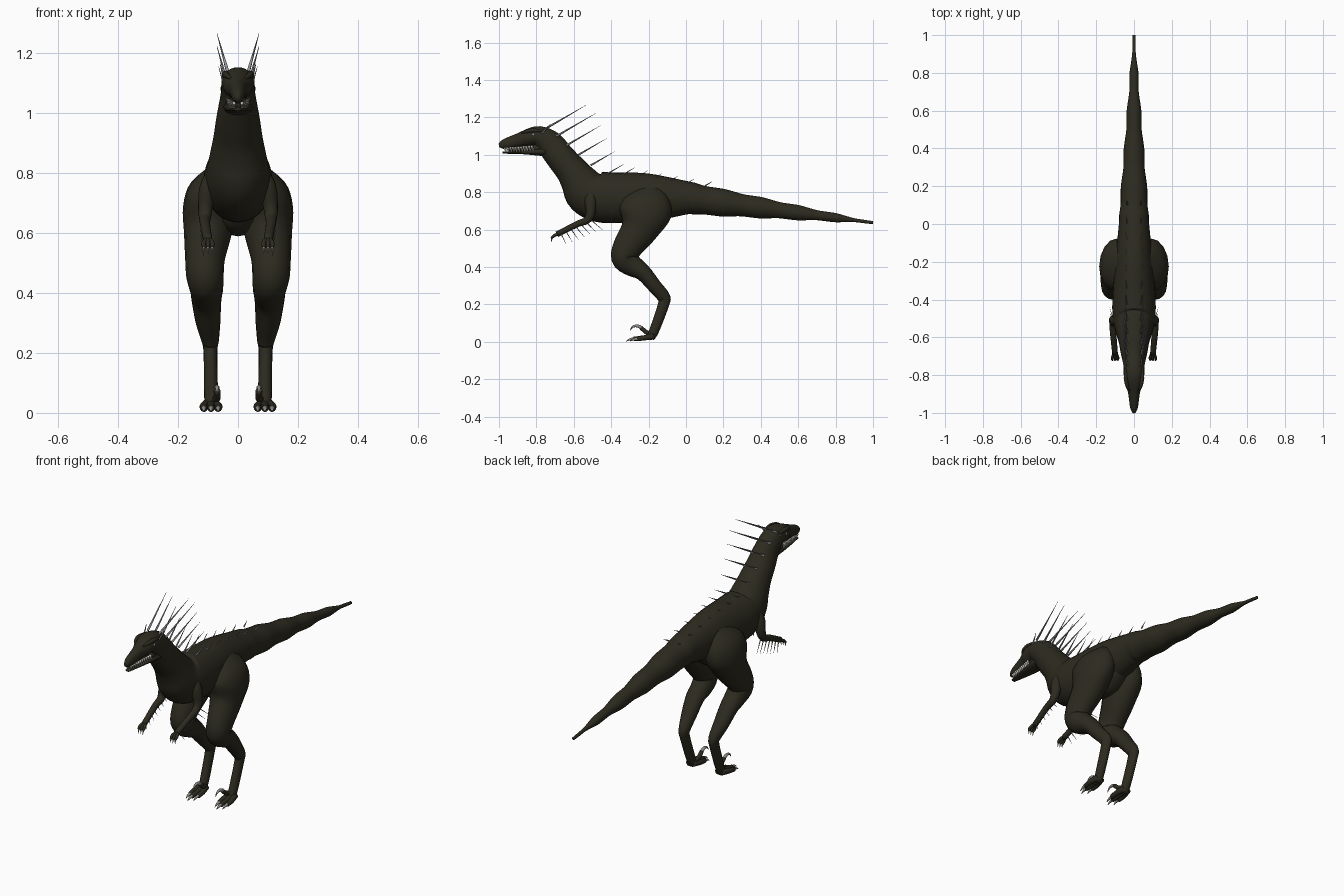
import bpy, bmesh, math
from mathutils import Vector

cube = bpy.data.objects.get("Cube")
if cube:
    bpy.data.objects.remove(cube, do_unlink=True)


def material(name, red, green, blue):
    mat = bpy.data.materials.new(name)
    mat.use_nodes = True
    mat.diffuse_color = (red, green, blue, 1)
    shader = mat.node_tree.nodes["Principled BSDF"]
    shader.inputs["Base Color"].default_value = (red, green, blue, 1)
    shader.inputs["Roughness"].default_value = 0.8
    return mat


HIDE = material("dark olive hide", .026, .024, .014)
QUILL = material("grey quill", .3, .3, .32)
CLAW = material("horn claw", .28, .27, .25)
TOOTH = material("ivory tooth", .7, .69, .64)
EYE = material("pale eye", .32, .32, .3)


def spline(points, steps):
    """Smooth curve through tuples of equal length."""
    curve = []
    last = len(points) - 1
    for i in range(last):
        near = [points[min(max(i + k, 0), last)] for k in (-1, 0, 1, 2)]
        for k in range(steps):
            t = k / steps
            curve.append([b + t * ((c - a) + t * ((2 * a - 5 * b + 4 * c - d)
                          + t * (3 * b - a - 3 * c + d))) / 2
                          for a, b, c, d in zip(*near)])
    return curve + [list(points[last])]


def limb(name, points, mat, side=1, sides=16, steps=4):
    """Skin ellipses set across a path of (x, y, z, half width, optional half depth)."""
    path = spline(points, steps)
    bm = bmesh.new()
    rings = []
    for i, (x, y, z, width, *depth) in enumerate(path):
        before, after = path[max(i - 1, 0)], path[min(i + 1, len(path) - 1)]
        along = Vector((after[1] - before[1], after[2] - before[2])).normalized()
        along *= depth[0] if depth else width
        ring = []
        for k in range(sides):
            angle = math.tau * k / sides
            up = math.cos(angle)
            ring.append(bm.verts.new((side * (x + width * math.sin(angle)),
                                      y - along.y * up, z + along.x * up)))
        rings.append(ring)
    for ring, following in zip(rings, rings[1:]):
        for k in range(sides):
            bm.faces.new((ring[k - 1], ring[k], following[k], following[k - 1]))
    bm.faces.new(rings[0])
    bm.faces.new(rings[-1])
    bmesh.ops.recalc_face_normals(bm, faces=bm.faces)
    mesh = bpy.data.meshes.new(name)
    bm.to_mesh(mesh)
    bm.free()
    mesh.materials.append(mat)
    mesh.shade_smooth()
    bpy.context.collection.objects.link(bpy.data.objects.new(name, mesh))


def spike(name, base, tip, radius, mat, side):
    limb(name, [(*base, radius), (*tip, radius / 10)], mat, side, sides=6, steps=1)


def tail_ring(y):
    """Tapering tail with a gentle swelling at each joint."""
    swell = .003 * math.cos(math.tau * y / .2)
    return 0, y, .77 - .133 * y, .005 + .077 * (1 - y) + swell, .005 + .082 * (1 - y) + swell


# Body: tail by rule, then trunk, neck and upper head
tail = [tail_ring(1 - i / 20) for i in range(20)]
trunk = [(0, 0, .77, .08, .09), (0, -.2, .77, .1, .13), (0, -.36, .77, .112, .135),
         (0, -.46, .775, .115, .135), (0, -.53, .805, .106, .125), (0, -.575, .865, .093, .1)]
neck_and_head = [(0, -.615, .92, .082, .085), (0, -.67, .985, .072, .078),
                 (0, -.73, 1.06, .058, .073), (0, -.79, 1.1, .055, .054),
                 (0, -.85, 1.09, .048, .045), (0, -.89, 1.08, .032, .037),
                 (0, -.97, 1.057, .021, .027), (0, -1, 1.05, .008, .01)]
limb("body", tail + trunk + neck_and_head, HIDE, sides=28)
limb("pelvis", [(0, -.35, .7, .03, .03), (0, -.29, .68, .08, .075), (0, -.22, .68, .09, .09),
                (0, -.15, .7, .08, .07), (0, -.08, .72, .03, .03)], HIDE)

# Lower jaw and mouth lining
limb("lower_jaw", [(0, -.74, 1.02, .05, .03), (0, -.87, 1.013, .033, .01),
                   (0, -.98, 1.012, .013, .006)], HIDE)
limb("mouth_lining", [(0, -.78, 1.035, .04, .025), (0, -.95, 1.03, .01, .015)], HIDE)

for side, tag in ((1, "left"), (-1, "right")):
    # Leg from hip through knee and ankle to foot
    limb(f"{tag}_leg", [
        (.04, -.21, .84, .03, .06), (.078, -.21, .77, .078, .12), (.095, -.22, .69, .088, .14),
        (.1, -.25, .6, .08, .1), (.11, -.31, .51, .066, .08), (.11, -.33, .45, .062, .07),
        (.105, -.29, .41, .055, .06), (.105, -.23, .37, .049, .045), (.1, -.17, .3, .041, .038),
        (.093, -.12, .24, .029, .035), (.092, -.12, .2, .023, .03), (.09, -.17, .06, .023, .026),
        (.09, -.19, .02, .02, .02)], HIDE, side)

    # Toes with claws
    for n in (-1, 0, 1):
        x = .09 + .024 * n
        y = -.28 + .02 * abs(n)
        limb(f"{tag}_toe_{n + 2}", [(.09 + .01 * n, -.17, .03, .018), (x, -.22, .022, .014),
                                    (x, y, .015, .012)], HIDE, side)
        limb(f"{tag}_toe_claw_{n + 2}", [(x, y + .01, .017, .009), (x, y - .02, .013, .006),
                                         (x, y - .04, .003, .001)], CLAW, side)

    # Raised inner toe with its sickle claw
    limb(f"{tag}_sickle_toe", [(.08, -.18, .04, .014), (.07, -.21, .05, .012),
                               (.07, -.24, .075, .011)], HIDE, side)
    limb(f"{tag}_sickle_claw", [(.07, -.235, .073, .01), (.07, -.26, .085, .008),
                                (.07, -.285, .08, .005), (.07, -.3, .06, .001)], CLAW, side)

    # Arm and clawed fingers
    limb(f"{tag}_arm", [(.075, -.5, .82, .02), (.095, -.51, .76, .032), (.108, -.51, .69, .025),
                        (.11, -.53, .65, .02), (.11, -.58, .63, .017),
                        (.1, -.69, .575, .015)], HIDE, side)
    for n in (-1, 0, 1):
        x = .1 + .014 * n
        limb(f"{tag}_finger_{n + 2}", [(.1, -.675, .583, .01), (x, -.705, .567, .008),
                                       (x, -.72, .553, .006)], HIDE, side)
        spike(f"{tag}_finger_claw_{n + 2}", (x, -.717, .556), (x, -.722, .53), .005, CLAW, side)

    # Quills hanging from the forearm
    for n in range(7):
        base = Vector((.107, -.67 + .026 * n, .582 + .0125 * n))
        tip = base + Vector((.01 + .002 * n, .03 + .007 * n, -.062))
        spike(f"{tag}_arm_quill_{n}", base, tip, .0035, QUILL, side)

    # Row of back quills, closer and longer towards the crown
    for n in range(12):
        y = -.75 + .05 * n + .0025 * n * n
        base = Vector((.035, y, max(.845 - .1 * y, .525 - .82 * y)))
        length = .3 * .84 ** max(n, 1)
        tip = base + length * Vector((.14, .86, .5))
        spike(f"{tag}_back_quill_{n}", base, tip, .004 + .008 * length, QUILL, side)

    # Eye, brow ridge and small horn
    limb(f"{tag}_eye", [(.045, -.825, 1.108, .002), (.047, -.82, 1.108, .007),
                        (.047, -.812, 1.108, .007), (.046, -.807, 1.108, .002)], EYE, side)
    limb(f"{tag}_brow", [(.024, -.88, 1.115, .004), (.037, -.855, 1.125, .009),
                         (.043, -.815, 1.13, .011), (.044, -.765, 1.128, .006)], HIDE, side)
    spike(f"{tag}_brow_horn", (.046, -.77, 1.115), (.06, -.725, 1.165), .006, QUILL, side)

    # Teeth along both jaws
    for n in range(11):
        t = n / 10
        x = .033 - .02 * t
        y = -.825 - .145 * t
        spike(f"{tag}_upper_tooth_{n}", (x, y, 1.05 - .012 * t), (x, y + .004, 1.02),
              .007, TOOTH, side)
        spike(f"{tag}_lower_tooth_{n}", (x, y + .007, 1.016), (x, y + .009, 1.038),
              .004, TOOTH, side)
